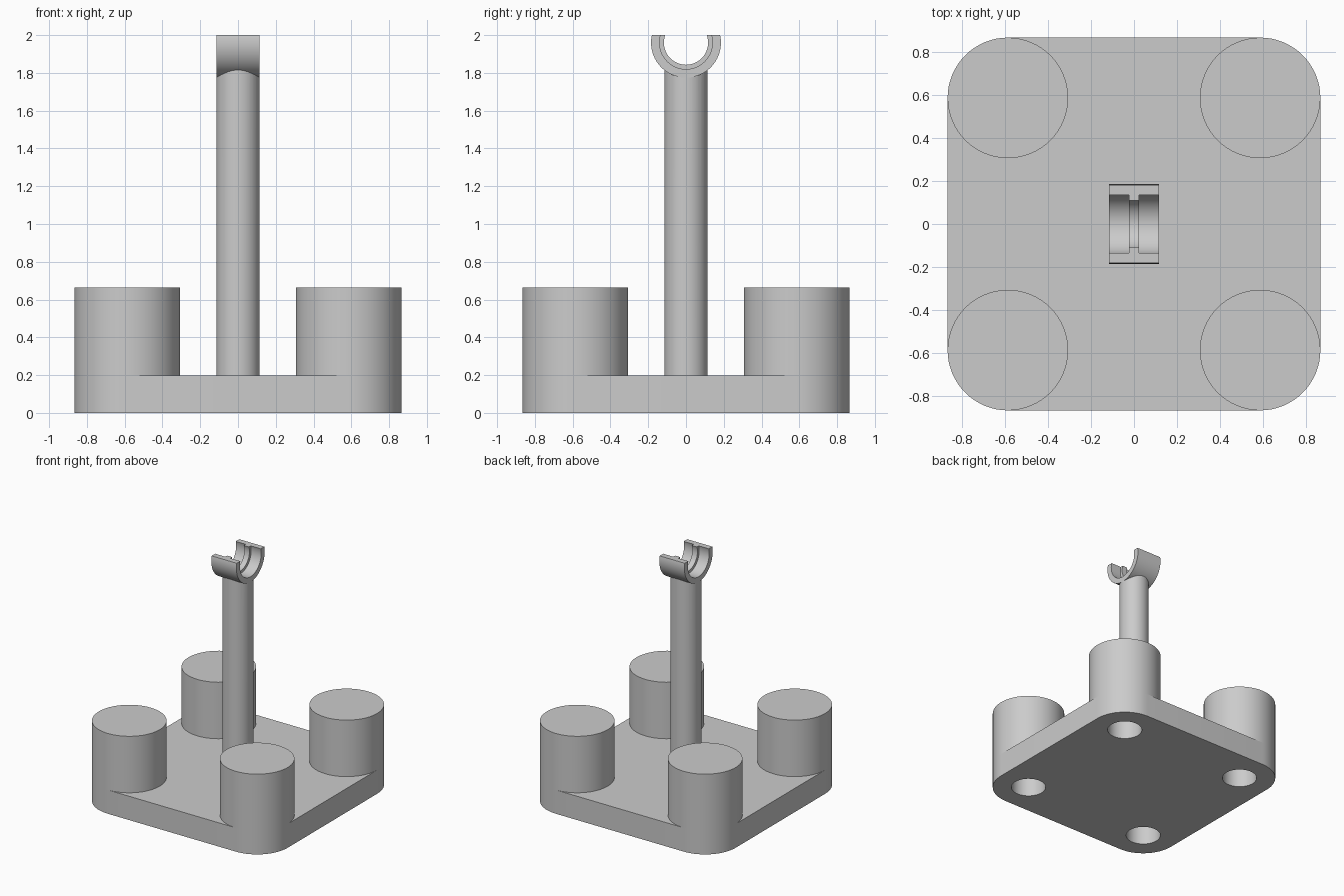
import bpy
import bmesh
from math import sin, cos, pi, asin
from mathutils import Matrix

SEG = 64
HALF, CORNER = 0.866, 0.28
PLATE_TOP, TOWER_TOP = 0.197, 0.665
HOLE_R, HOLE_TOP = 0.134, 0.47
CENTRE = HALF - CORNER
COLUMN_R = 0.115
RING_Z, RING_R = 1.96, 0.185

if "Cube" in bpy.data.objects:
    bpy.data.objects.remove(bpy.data.objects["Cube"], do_unlink=True)

grey = bpy.data.materials.new("plain grey")
grey.use_nodes = True
grey.diffuse_color = (0.6, 0.6, 0.6, 1)
grey.node_tree.nodes["Principled BSDF"].inputs["Base Color"].default_value = (0.6, 0.6, 0.6, 1)


def finish(name, bm):
    bmesh.ops.recalc_face_normals(bm, faces=bm.faces)
    mesh = bpy.data.meshes.new(name)
    bm.to_mesh(mesh)
    bm.free()
    mesh.materials.append(grey)
    obj = bpy.data.objects.new(name, mesh)
    bpy.context.collection.objects.link(obj)
    return obj


def activate(obj):
    bpy.ops.object.select_all(action='DESELECT')
    obj.select_set(True)
    bpy.context.view_layer.objects.active = obj


def smooth(obj):
    activate(obj)
    bpy.ops.object.shade_smooth_by_angle(angle=pi / 6)


def cylinder(name, x, y, r, z0, z1):
    bm = bmesh.new()
    bmesh.ops.create_cone(bm, cap_ends=True, segments=SEG, radius1=r, radius2=r, depth=z1 - z0,
                          matrix=Matrix.Translation((x, y, (z0 + z1) / 2)))
    return finish(name, bm)


def cut(obj, cutter):
    activate(obj)
    mod = obj.modifiers.new("cut", 'BOOLEAN')
    mod.operation, mod.solver, mod.object = 'DIFFERENCE', 'EXACT', cutter
    bpy.ops.object.modifier_apply(modifier=mod.name)


def cradle(name, r_in, r_out, x0, x1):
    """Open half ring around the x axis, trimmed level at the top."""
    bm = bmesh.new()
    rise, rows = 2.0 - RING_Z, []
    for i in range(SEG + 1):
        row = []
        for r, x in ((r_in, x0), (r_out, x0), (r_out, x1), (r_in, x1)):
            end = asin(rise / r)
            a = end - (pi + 2 * end) * i / SEG
            row.append(bm.verts.new((x, r * cos(a), RING_Z + r * sin(a))))
        rows.append(row)
    for a, b in zip(rows, rows[1:]):
        for k in range(4):
            n = (k + 1) % 4
            bm.faces.new((a[k], a[n], b[n], b[k]))
    bm.faces.new(rows[0])
    bm.faces.new(rows[-1])
    return finish(name, bm)


# Rounded base plate
bm = bmesh.new()
outline = []
for q, (sx, sy) in enumerate(((1, 1), (-1, 1), (-1, -1), (1, -1))):
    for i in range(SEG // 4 + 1):
        a = q * pi / 2 + 2 * pi * i / SEG
        outline.append(bm.verts.new((sx * CENTRE + CORNER * cos(a), sy * CENTRE + CORNER * sin(a), 0)))
face = bm.faces.new(outline)
top = bmesh.ops.extrude_face_region(bm, geom=[face])["geom"]
bmesh.ops.translate(bm, vec=(0, 0, PLATE_TOP), verts=[v for v in top if isinstance(v, bmesh.types.BMVert)])
base_plate = finish("base_plate", bm)

# Corner towers, bored from underneath
for sx, side in ((1, "left"), (-1, "right")):
    for sy, end in ((-1, "front"), (1, "back")):
        x, y = sx * CENTRE, sy * CENTRE
        tower = cylinder(f"{end}_{side}_tower", x, y, CORNER, PLATE_TOP, TOWER_TOP)
        bore = cylinder("bore_cutter", x, y, HOLE_R, -0.1, HOLE_TOP)
        cut(tower, bore)
        cut(base_plate, bore)
        bpy.data.objects.remove(bore, do_unlink=True)
        smooth(tower)
smooth(base_plate)

# Centre column, its top hollowed to seat the cradle
column = cylinder("column", 0, 0, COLUMN_R, PLATE_TOP, 1.9)
saddle = cylinder("saddle_cutter", 0, 0, RING_R - 0.015, -0.3, 0.3)
saddle.data.transform(Matrix.Translation((0, 0, RING_Z)) @ Matrix.Rotation(pi / 2, 4, 'Y'))
cut(column, saddle)
bpy.data.objects.remove(saddle, do_unlink=True)
smooth(column)

# Open cradle with a narrow inner ridge
smooth(cradle("cradle", 0.14, RING_R, -COLUMN_R, COLUMN_R))
smooth(cradle("cradle_ridge", 0.117, 0.142, -0.023, 0.023))
